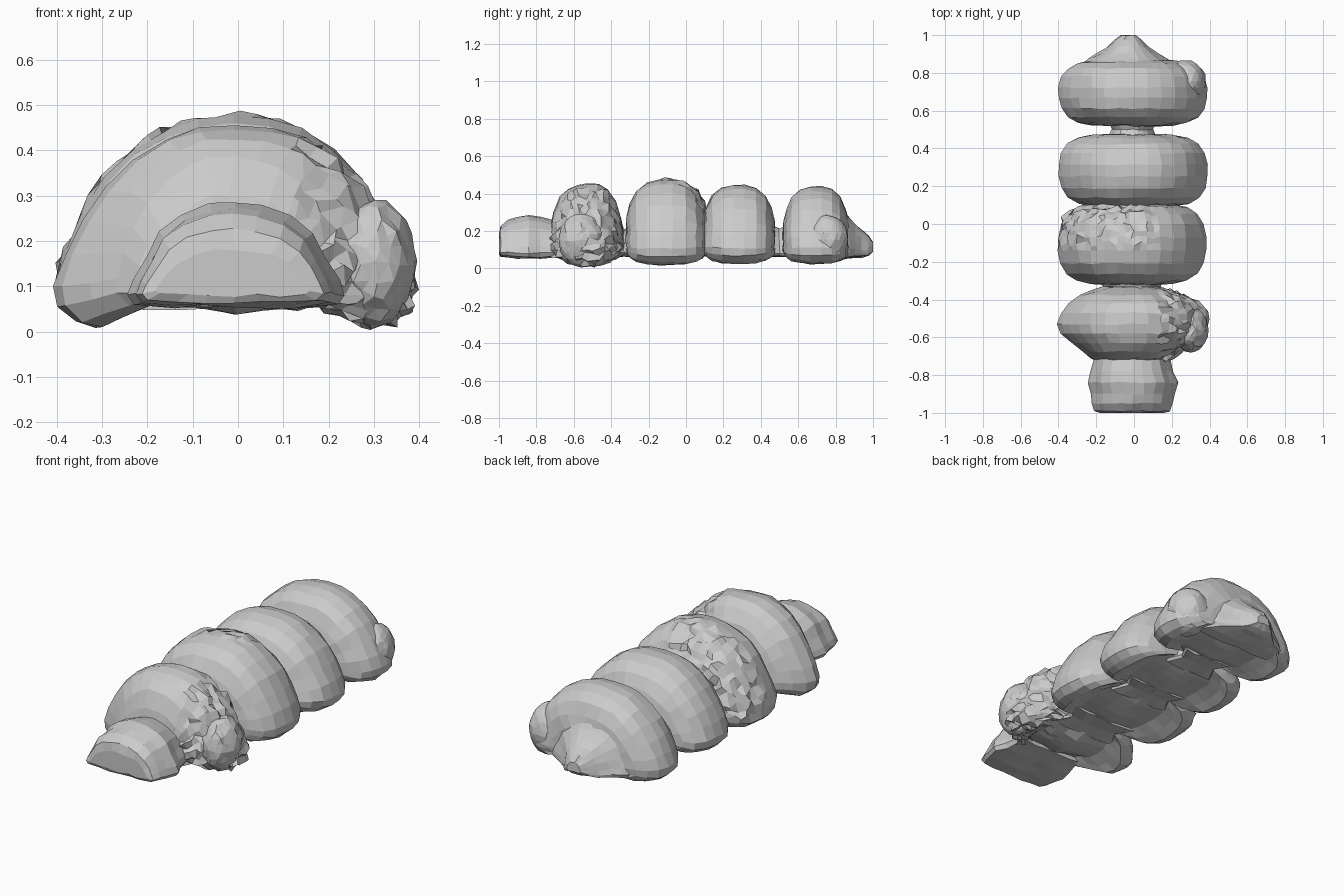
import bpy, bmesh, random
from mathutils import Vector

if "Cube" in bpy.data.objects:
    bpy.data.objects.remove(bpy.data.objects["Cube"])

random.seed(4)

# half outlines, top centre round to bottom centre: (fraction of half width, fraction of height)
DOME = [(0, 1), (.2, .99), (.38, .94), (.56, .84), (.72, .70), (.84, .53), (.94, .36),
        (1, .2), (.98, .1), (.89, .03), (.77, 0), (.64, .05), (.48, .11), (.22, .1), (0, .06)]
FLAT = [(0, 1), (.25, .98), (.5, .88), (.72, .71), (.84, .48), (.95, .26), (1, .12),
        (.93, .03), (.6, 0), (.3, 0), (0, 0)]


def jitter(rough):
    return Vector([random.uniform(-rough, rough) for _ in range(3)])


def finish(name, bm):
    for v in bm.verts:
        v.co.y = min(1, max(-1, v.co.y))
        v.co.z = max(0, v.co.z)
    mesh = bpy.data.meshes.new(name)
    bm.to_mesh(mesh)
    bm.free()
    ob = bpy.data.objects.new(name, mesh)
    bpy.context.collection.objects.link(ob)
    return ob


def loft(name, half, stations, rough=.004):
    """Skin mirrored outlines along y; a station is (y, half width, bottom, top, x offset)."""
    outline = half + [(-x, z) for x, z in half[-2:0:-1]]
    bm = bmesh.new()
    rings = []
    for y, w, lo, hi, cx in stations:
        rings.append([bm.verts.new((cx + x * w, y, lo + z * (hi - lo))) for x, z in outline])
    n = len(outline)
    for a, b in zip(rings, rings[1:]):
        for i in range(n):
            bm.faces.new((a[i], a[(i + 1) % n], b[(i + 1) % n], b[i]))
    bm.faces.new(rings[0][::-1])
    bm.faces.new(rings[-1])
    bmesh.ops.recalc_face_normals(bm, faces=bm.faces)
    for v in bm.verts:
        v.co += jitter(rough)
    return finish(name, bm)


def lobe(name, centre, radii, rough):
    bm = bmesh.new()
    bmesh.ops.create_icosphere(bm, subdivisions=3, radius=1)
    for v in bm.verts:
        v.co = Vector([c + r * k for c, r, k in zip(centre, radii, v.co)]) + jitter(rough)
    return finish(name, bm)


def crumple(ob, inside, rough):
    """Break up the part of a surface for which inside(point) holds."""
    bm = bmesh.new()
    bm.from_mesh(ob.data)
    patch = [f for f in bm.faces if inside(f.calc_center_median())]
    edges = list({e for f in patch for e in f.edges})
    bmesh.ops.subdivide_edges(bm, edges=edges, cuts=1, use_grid_fill=True)
    for v in bm.verts:
        if inside(v.co):
            v.co += jitter(rough)
            v.co.z = max(0, v.co.z)
    bm.to_mesh(ob.data)
    bm.free()


# rounded swelling of one body segment: (position along it, width scale, height scale)
HALF_SWELL = [(1, .36, .3), (.98, .55, .45), (.9, .74, .64), (.74, .88, .83), (.48, .965, .955),
              (.16, 1, 1)]
SWELL = [(-t, w, h) for t, w, h in HALF_SWELL] + HALF_SWELL[::-1]


def segment(name, y0, y1, width, bottom, top, cx=0):
    mid, half, pivot = (y0 + y1) / 2, (y1 - y0) / 2, .12
    rows = [(mid + t * half, w * width, pivot - (pivot - bottom) * h,
             pivot + (top - pivot) * h, cx) for t, w, h in SWELL]
    return loft(name, DOME, rows)


# main domed body segments
segment("rear_segment", .52, .87, .395, .025, .437, -.005)
segment("third_segment", .09, .475, .395, .025, .447, -.005)
middle = segment("middle_segment", -.32, .11, .395, .018, .475, -.01)

# crumpled back left of the middle segment
crumple(middle, lambda p: p.x < .12 and p.y > -.12 and p.z > .1, .014)

# second segment: long narrow crown with flanks that swell out in the middle
second = loft("front_segment", DOME, [
    (-.725, .17, .08, .22, -.02), (-.71, .22, .065, .30, -.015), (-.675, .26, .05, .385, -.01),
    (-.63, .325, .03, .425, -.005), (-.58, .385, .01, .448, -.005), (-.53, .40, .008, .452, -.005),
    (-.47, .385, .012, .45, -.005), (-.42, .34, .03, .425, -.005), (-.375, .28, .05, .36, -.01),
    (-.35, .21, .065, .27, -.015), (-.335, .15, .08, .21, -.02)])
crumple(second, lambda p: p.x > .13, .014)
lobe("right_flank", (.30, -.56, .15), (.09, .12, .14), .006)

# low front piece with a flat underside
loft("front_end", FLAT, [
    (-1, .17, .08, .18, -.01), (-.99, .20, .065, .225, -.01), (-.95, .215, .06, .262, -.01),
    (-.90, .222, .055, .272, -.005), (-.84, .24, .055, .288, -.005), (-.78, .22, .055, .275, -.01),
    (-.72, .205, .06, .26, -.01), (-.66, .19, .06, .25, -.01)])

# broad tail tip and the bulge beside it
loft("tail_tip", FLAT, [
    (.78, .29, .05, .36, -.03), (.84, .25, .05, .32, -.03), (.875, .21, .055, .27, -.03),
    (.905, .16, .06, .235, -.03), (.94, .11, .06, .205, -.03), (.975, .075, .07, .175, -.03),
    (1, .04, .09, .14, -.03)])
lobe("rear_bulge", (.275, .755, .155), (.105, .115, .13), .004)

# narrow necks joining the segments
for name, y0, y1, w, top in (("rear_neck", .42, .58, .11, .21), ("third_neck", .02, .18, .14, .25),
                             ("middle_neck", -.42, -.24, .15, .21)):
    m = (y0 + y1) / 2
    loft(name, FLAT, [(y0, w * 1.35, .06, top + .04, -.01), (m, w, .065, top, -.01),
                      (y1, w * 1.35, .06, top + .04, -.01)])
